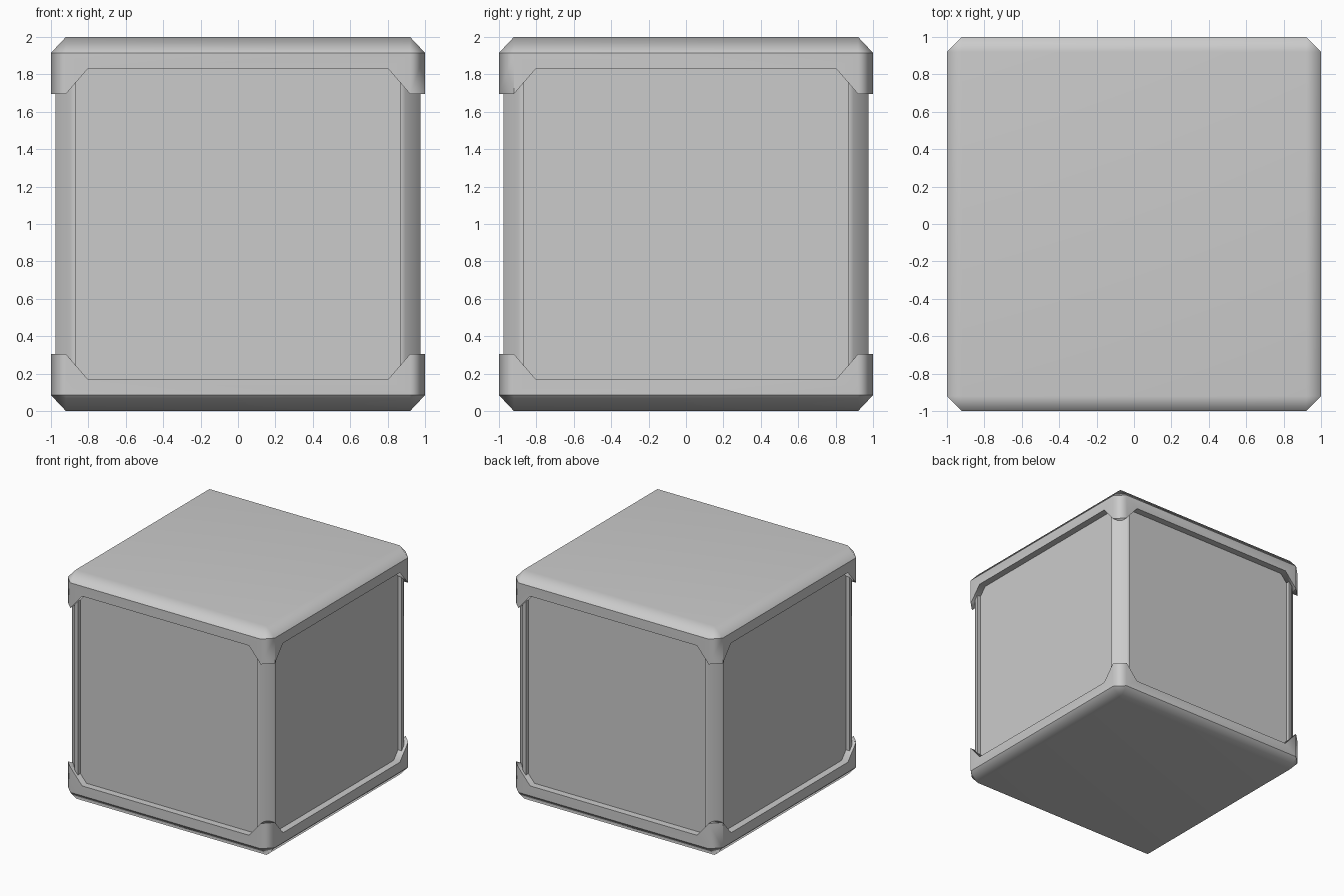
import bpy, bmesh, math
from mathutils import Matrix

if "Cube" in bpy.data.objects:
    bpy.data.objects.remove(bpy.data.objects["Cube"])


def prism(name, outline, lo, hi, matrix=Matrix()):
    """Extrude a 2D outline from lo to hi along local z."""
    bm = bmesh.new()
    face = bm.faces.new([bm.verts.new((a, b, lo)) for a, b in outline])
    ext = bmesh.ops.extrude_face_region(bm, geom=[face])["geom"]
    top = [v for v in ext if isinstance(v, bmesh.types.BMVert)]
    bmesh.ops.translate(bm, verts=top, vec=(0, 0, hi - lo))
    bmesh.ops.transform(bm, matrix=matrix, verts=bm.verts)
    bmesh.ops.recalc_face_normals(bm, faces=bm.faces)
    return to_object(name, bm)


def to_object(name, bm):
    mesh = bpy.data.meshes.new(name)
    bm.to_mesh(mesh)
    bm.free()
    obj = bpy.data.objects.new(name, mesh)
    bpy.context.collection.objects.link(obj)
    return obj


def activate(obj):
    bpy.ops.object.select_all(action='DESELECT')
    obj.select_set(True)
    bpy.context.view_layer.objects.active = obj


def smooth(obj):
    activate(obj)
    bpy.ops.object.shade_smooth_by_angle(angle=math.radians(50))
    mod = obj.modifiers.new("weighted", 'WEIGHTED_NORMAL')
    mod.keep_sharp = True


# Chamfered cube that becomes the top and bottom caps
bm = bmesh.new()
bmesh.ops.create_cube(bm, size=2)
bmesh.ops.bevel(bm, geom=bm.edges[:], offset=0.08, offset_type='OFFSET',
                segments=1, affect='EDGES', profile=0.5)
for v in bm.verts:
    if abs(abs(v.co.z) - 0.92) < 0.01:
        v.co.z = math.copysign(0.915, v.co.z)
    v.co.z += 1
caps = to_object("top_and_bottom_caps", bm)

# Side opening profile, cut through both horizontal directions
quarter = [(1.5, 0.695), (0.92, 0.695), (0.805, 0.828)]
right = quarter + [(-x, z) for x, z in reversed(quarter)]
opening = right + [(-x, -z) for x, z in right]
for i in range(2):
    m = (Matrix.Translation((0, 0, 1)) @ Matrix.Rotation(i * math.pi / 2, 4, 'Z')
         @ Matrix.Rotation(math.pi / 2, 4, 'X'))
    cutter = prism("opening_cutter", opening, -1.6, 1.6, m)
    cutter.hide_render = True
    mod = caps.modifiers.new("cut", 'BOOLEAN')
    mod.operation = 'DIFFERENCE'
    mod.solver = 'EXACT'
    mod.object = cutter
    activate(caps)
    bpy.ops.object.modifier_apply(modifier=mod.name)
    bpy.data.objects.remove(cutter, do_unlink=True)
smooth(caps)
# Crisp line where the chamfer meets the cap sides
for e in caps.data.edges:
    if all(abs(abs(caps.data.vertices[i].co.z - 1) - 0.915) < 0.003 for i in e.vertices):
        e.use_edge_sharp = True

# Recessed side panels as one inner body
p, c = 0.94, 0.87
body = prism("side_panels", [(p, -c), (p, c), (c, p), (-c, p),
                             (-p, c), (-p, -c), (-c, -p), (c, -p)], 0.14, 1.86)

# Four chamfered corner posts
post = [(0.865, 0.865), (0.975, 0.865), (0.975, 0.895), (0.895, 0.975), (0.865, 0.975)]
for i in range(4):
    smooth(prism("corner_post", post, 0.2, 1.8, Matrix.Rotation(i * math.pi / 2, 4, 'Z')))
